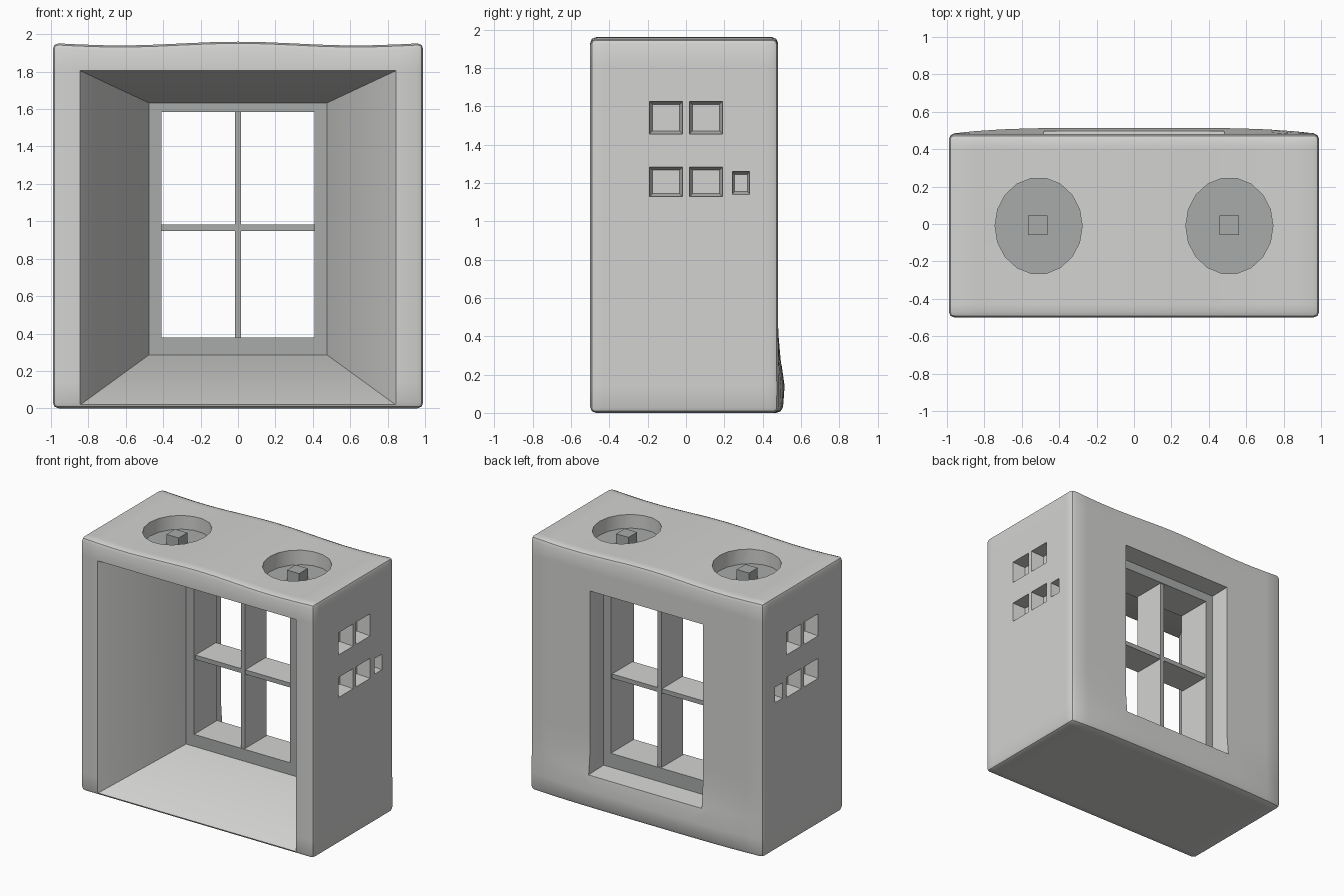
import bpy, bmesh, math

if "Cube" in bpy.data.objects:
    bpy.data.objects.remove(bpy.data.objects["Cube"])

# Materials
def material(name, rgb):
    m = bpy.data.materials.new(name)
    m.diffuse_color = (*rgb, 1)
    m.use_nodes = True
    m.node_tree.nodes["Principled BSDF"].inputs["Base Color"].default_value = m.diffuse_color
    return m

MATS = [material("light_grey", (0.65, 0.65, 0.64)),
        material("mid_grey", (0.39, 0.41, 0.40))]


def finish(name, bm):
    bmesh.ops.recalc_face_normals(bm, faces=bm.faces)
    me = bpy.data.meshes.new(name)
    bm.to_mesh(me)
    bm.free()
    for m in MATS:
        me.materials.append(m)
    ob = bpy.data.objects.new(name, me)
    bpy.context.collection.objects.link(ob)
    return ob


def loft(bm, rings):
    """Closed solid through a list of rings with equal point counts."""
    loops = [[bm.verts.new(p) for p in r] for r in rings]
    n = len(loops[0])
    for a, b in zip(loops, loops[1:]):
        for i in range(n):
            j = (i + 1) % n
            bm.faces.new((a[i], a[j], b[j], b[i]))
    bm.faces.new(loops[0])
    bm.faces.new(loops[-1][::-1])


def box(bm, x0, x1, y0, y1, z0, z1):
    loft(bm, [[(x0, y0, z), (x1, y0, z), (x1, y1, z), (x0, y1, z)] for z in (z0, z1)])


def activate(ob):
    bpy.ops.object.select_all(action='DESELECT')
    ob.select_set(True)
    bpy.context.view_layer.objects.active = ob


def cut(ob, cutter):
    activate(ob)
    m = ob.modifiers.new("cut", 'BOOLEAN')
    m.operation = 'DIFFERENCE'
    m.solver = 'EXACT'
    m.object = cutter
    bpy.ops.object.modifier_apply(modifier=m.name)
    bpy.data.objects.remove(cutter)


# Softly uneven block with rounded edges
bm = bmesh.new()
bmesh.ops.create_cube(bm, size=1)
bmesh.ops.subdivide_edges(bm, edges=bm.edges[:], cuts=13, use_grid_fill=True)
for v in bm.verts:
    v.co = (v.co.x * 1.98, v.co.y * 0.98 - 0.01, (v.co.z + 0.5) * 1.95)
sharp = [e for e in bm.edges if e.calc_face_angle(0) > 1]
bmesh.ops.bevel(bm, geom=sharp, offset=0.03, segments=2, profile=0.5, affect='EDGES')
for v in bm.verts:
    x, y, z = v.co
    if y > 0.4:      # swelling low on the back
        v.co.y += 0.035 * math.exp(-((z - 0.12) / 0.17) ** 2) * (1 - (x / 1.0) ** 4)
    if z > 1.9:      # gentle wave on the top
        v.co.z += 0.01 * math.cos(5 * x)
body = finish("window_block", bm)

# Flared window opening, front to back
bm = bmesh.new()
stations = [(-0.515, 0.855, 0.010, 1.81), (0.06, 0.47, 0.29, 1.63),
            (0.33, 0.47, 0.27, 1.65), (0.56, 0.485, 0.25, 1.67)]
loft(bm, [[(-h, y, lo), (h, y, lo), (h, y, hi), (-h, y, hi)] for y, h, lo, hi in stations])
cut(body, finish("opening_cutter", bm))

# Round wells in the top
bm = bmesh.new()
for cx in (-0.51, 0.51):
    loft(bm, [[(cx + 0.233 * math.cos(a), -0.01 + 0.258 * math.sin(a), z)
               for a in [i * math.tau / 18 for i in range(18)]] for z in (1.835, 2.1)])
cut(body, finish("well_cutter", bm))

# Tapered square pockets in both sides
bm = bmesh.new()
pockets = [(-0.104, 1.54, 0.094, 0.092), (0.104, 1.54, 0.094, 0.092),
           (-0.104, 1.205, 0.094, 0.083), (0.104, 1.205, 0.094, 0.083),
           (0.287, 1.2, 0.046, 0.06)]
for s in (-1, 1):
    for cy, cz, hy, hz in pockets:
        rings = []
        for x, k in ((0.89, 0.74), (1.03, 1.09)):
            rings.append([(s * x, cy + a * hy * k, cz + b * hz * k)
                          for a, b in ((-1, -1), (1, -1), (1, 1), (-1, 1))])
        if hy > 0.06:   # keep neighbouring pockets apart outside the wall
            rings[1] = [(s * 1.03, cy + a * hy, cz + b * hz)
                        for a, b in ((-1, -1), (1, -1), (1, 1), (-1, 1))]
        loft(bm, rings)
cut(body, finish("pocket_cutter", bm))

# Well floors are the darker grey
for p in body.data.polygons:
    p.material_index = int(p.normal.z > 0.9 and 1.82 < p.center.z < 1.85)
activate(body)
bpy.ops.object.shade_smooth_by_angle(angle=math.radians(35))

# Square pegs standing in the wells
for side, cx in (("left", -0.515), ("right", 0.51)):
    bm = bmesh.new()
    box(bm, cx - 0.052, cx + 0.052, -0.06, 0.045, 1.82, 1.915)
    peg = finish("peg_" + side, bm)
    for p in peg.data.polygons:
        p.material_index = 1

# Window frame and deep cross bars, darker on the front and back faces
bm = bmesh.new()
for s in (-1, 1):
    a, b = sorted((s * 0.408, s * 0.48))
    box(bm, a, b, 0.05, 0.33, 0.26, 1.66)
box(bm, -0.408, 0.408, 0.05, 0.33, 0.26, 0.378)
box(bm, -0.408, 0.408, 0.05, 0.33, 1.583, 1.66)
frame = finish("window_frame", bm)
bm = bmesh.new()
box(bm, -0.017, 0.017, 0.06, 0.32, 0.37, 1.59)
box(bm, -0.415, 0.415, 0.065, 0.315, 0.948, 0.982)
bars = finish("window_bars", bm)
for ob in (frame, bars):
    for p in ob.data.polygons:
        p.material_index = int(abs(p.normal.y) > 0.5)
